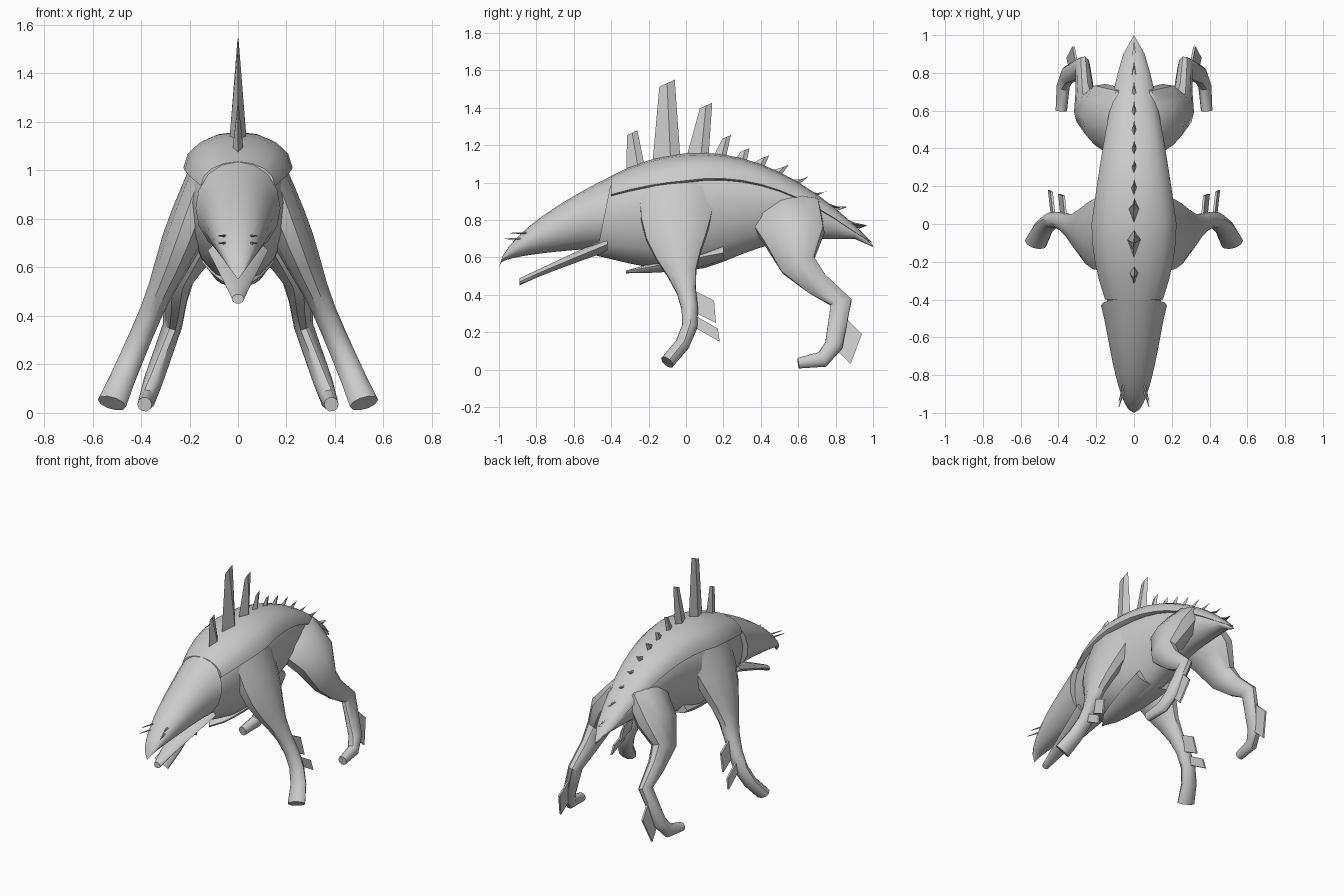
import bpy, bmesh, math
from mathutils import Vector

old = bpy.data.objects.get("Cube")
if old:
    bpy.data.objects.remove(old, do_unlink=True)

grey = bpy.data.materials.new("plain grey")
grey.use_nodes = True
grey.diffuse_color = (0.6, 0.6, 0.6, 1)
grey.node_tree.nodes["Principled BSDF"].inputs["Base Color"].default_value = grey.diffuse_color


def build(name, rings, angle=40):
    """Skin a list of equal rings into a closed object."""
    bm = bmesh.new()
    loops = [[bm.verts.new(point) for point in ring] for ring in rings]
    count = len(loops[0])
    for lower, upper in zip(loops, loops[1:]):
        for i in range(count):
            j = (i + 1) % count
            bm.faces.new((lower[i], lower[j], upper[j], upper[i]))
    bm.faces.new(loops[0])
    bm.faces.new(loops[-1])
    bmesh.ops.remove_doubles(bm, verts=bm.verts, dist=0.0005)
    bmesh.ops.recalc_face_normals(bm, faces=bm.faces)
    mesh = bpy.data.meshes.new(name)
    bm.to_mesh(mesh)
    bm.free()
    mesh.materials.append(grey)
    part = bpy.data.objects.new(name, mesh)
    bpy.context.collection.objects.link(part)
    bpy.ops.object.select_all(action="DESELECT")
    part.select_set(True)
    bpy.context.view_layer.objects.active = part
    bpy.ops.object.shade_smooth_by_angle(angle=math.radians(angle))


def steps(count):
    """Even fractions from nought to one."""
    return [i / count for i in range(count + 1)]


def circle(sides):
    """Cosine and sine pairs round a circle."""
    turns = [math.tau * i / sides for i in range(sides)]
    return [(math.cos(turn), math.sin(turn)) for turn in turns]


def loft(name, start, end, count, section, sides=16, shear=0.0, ease=1.0):
    """Loft along y; section(t, y) gives half width, bottom, widest height and top."""
    rings = []
    for t in steps(count):
        t = t ** ease
        y = start + (end - start) * t
        width, bottom, middle, top = section(t, y)
        ring = []
        for c, s in circle(sides):
            rise = s * (top - middle if s > 0 else middle - bottom)
            ring.append((width * c, y + shear * rise, middle + rise))
        rings.append(ring)
    build(name, rings)


def limb(name, joints, side, sides=10):
    """Tube through joints, each a centre, a sideways radius and a fore-aft radius."""
    centres = [Vector(joint[0]) for joint in joints]
    last = len(centres) - 1
    rings = []
    for k, (centre, (_, across, along)) in enumerate(zip(centres, joints)):
        path = (centres[min(k + 1, last)] - centres[max(k - 1, 0)]).normalized()
        out = Vector((1, 0, 0))
        out = (out - path * out.dot(path)).normalized()
        fore = path.cross(out)
        ring = [centre + out * across * c + fore * along * s for c, s in circle(sides)]
        rings.append([(side * p.x, p.y, p.z) for p in ring])
    build(name, rings)


def fin(name, side, x, upper, lower, reach, drop):
    """Thin plate growing backward from two roots (y, z), splayed outward as it falls."""
    outline = [upper, (upper[0] + reach, upper[1] - drop),
               (lower[0] + reach, lower[1] - drop), lower]
    build(name, [[(side * (x + 0.2 * (upper[1] - z) + offset), y, z) for y, z in outline]
                 for offset in (-0.006, 0.006)], 20)


# Shared curves of the trunk
def back(y):
    return 1.16 - 0.56 * (y - 0.07) ** 2


def girth(y):
    return 0.225 * (1 - y) ** 0.6 if y > 0 else 0.225 - 0.45 * y * y


def belly(y):
    spread = 0.35 if y > 0 else 0.6
    return min(0.7 - 0.17 * math.exp(-(y / spread) ** 2), back(y) - 0.02)


# Trunk, from neck to tail
def trunk_section(t, y):
    bottom, top = belly(y), back(y) - 0.01
    return 0.95 * girth(y), bottom, bottom + 0.58 * (top - bottom), top


loft("body", -0.5, 1, 15, trunk_section)


# Back shell with an overhanging edge, running out to the tail tip
def shell_section(t, y):
    edge = back(y) - 0.65 * girth(y)
    return girth(y), edge - 0.1 * girth(y), edge, back(y)


loft("back_shell", -0.4, 1, 14, shell_section)


# Pointed breastplate under the chest, sinking into the belly
def breastplate_section(t, y):
    return 0.15 * t ** 0.5, 0.515 + 0.07 * t ** 3, 0.525 + 0.1 * t, 0.53 + 0.15 * t


loft("breastplate", -0.32, 0.2, 6, breastplate_section, 10)


# Head, widening from the snout to a flared rear rim
def head_section(t, y):
    bottom, top = 0.55 + 0.1 * t ** 0.4, 0.55 + 0.49 * t ** 0.6
    return 0.165 * t ** 0.5 + 0.01 * t ** 8, bottom, (bottom + top) / 2, top


loft("head", -1, -0.43, 10, head_section, shear=0.2, ease=1.5)


# Open lower jaw, running back into the throat
def jaw_section(t, y):
    bottom, top = 0.45 + 0.18 * t ** 0.9, 0.49 + 0.22 * t
    return 0.025 + 0.1 * t, bottom, (bottom + top) / 2, top


loft("lower_jaw", -0.89, -0.42, 5, jaw_section, 10)


# Spines: diamond blades with a slanted tip edge
def spine(name, y, length, lean, rise):
    end, half = y + length, 0.24 * length
    tip_end = end + lean
    tip_start = tip_end - max(0.55 * length, 0.045)
    tip_top = back(tip_end) + rise
    widest = y + 0.65 * length
    tip_low = tip_top - 0.25 * length
    base = [(0, y, back(y) - 0.03), (half, widest, back(widest) - 0.03),
            (0, end, back(end) - 0.03), (-half, widest, back(widest) - 0.03)]
    tip_y, tip_z = (tip_start + tip_end) / 2, (tip_low + tip_top) / 2
    tip = [(0, tip_start, tip_low), (0.003, tip_y, tip_z),
           (0, tip_end, tip_top), (-0.003, tip_y, tip_z)]
    build(name, [base, tip], 15)


spine("neck_spine", y=-0.32, length=0.1, lean=-0.04, rise=0.18)
spine("tallest_spine", y=-0.18, length=0.15, lean=-0.03, rise=0.4)
spine("second_spine", y=0, length=0.12, lean=0.02, rise=0.27)
spine("third_spine", y=0.14, length=0.07, lean=0.03, rise=0.11)
for k in range(7):
    spine(f"tail_spine_{k + 1}", y=0.25 + 0.09 * k, length=0.07,
          lean=0.02 + 0.015 * k, rise=0.065)


# Front leg: broad shoulder, straight spread, and a backward bend at the wrist
def front_leg_joint(t):
    bend = math.sin(math.pi * t ** 2.5)
    muscle = math.exp(-(t / 0.45) ** 4)
    shoulder = 0.06 * (1 - t) ** 2
    centre = (0.11 + 0.41 * t, 0.12 * bend - 0.1 + shoulder, 0.99 - 0.95 * t)
    return centre, 0.046 + 0.045 * muscle + 0.015 * t ** 6, 0.04 + 0.12 * muscle + shoulder


# Hind leg joints, from hip to toe, each with its sideways and fore-aft radius
hind_leg = [((0, 0.52, 0.9), 0.06, 0.12), ((0.07, 0.53, 0.84), 0.1, 0.2),
            ((0.18, 0.58, 0.71), 0.11, 0.17), ((0.25, 0.6, 0.56), 0.07, 0.1),
            ((0.26, 0.7, 0.46), 0.05, 0.07), ((0.27, 0.83, 0.36), 0.04, 0.06),
            ((0.35, 0.79, 0.13), 0.04, 0.05), ((0.375, 0.73, 0.055), 0.035, 0.045),
            ((0.385, 0.6, 0.035), 0.03, 0.03)]

# Paired parts
for side, tag in ((1, "left"), (-1, "right")):
    limb(f"{tag}_front_leg", [front_leg_joint(t) for t in steps(10)], side)
    limb(f"{tag}_hind_leg", hind_leg, side)
    fin(f"{tag}_upper_leg_fin", side, 0.36, (0.03, 0.43), (0.04, 0.31), reach=0.12, drop=0.06)
    fin(f"{tag}_lower_leg_fin", side, 0.42, (0.03, 0.3), (0.04, 0.23), reach=0.14, drop=0.08)
    fin(f"{tag}_hock_fin", side, 0.3, (0.84, 0.29), (0.78, 0.13), reach=0.1, drop=0.1)
    # Short snout whiskers
    for k, row in enumerate(("upper", "lower")):
        root = Vector((0.05, -0.84 - 0.03 * k, 0.73 - 0.03 * k))
        tip = root + Vector((0.03, -0.1, 0))
        limb(f"{tag}_{row}_whisker", [(root, 0.008, 0.006), (tip, 0.002, 0.002)], side, 5)
